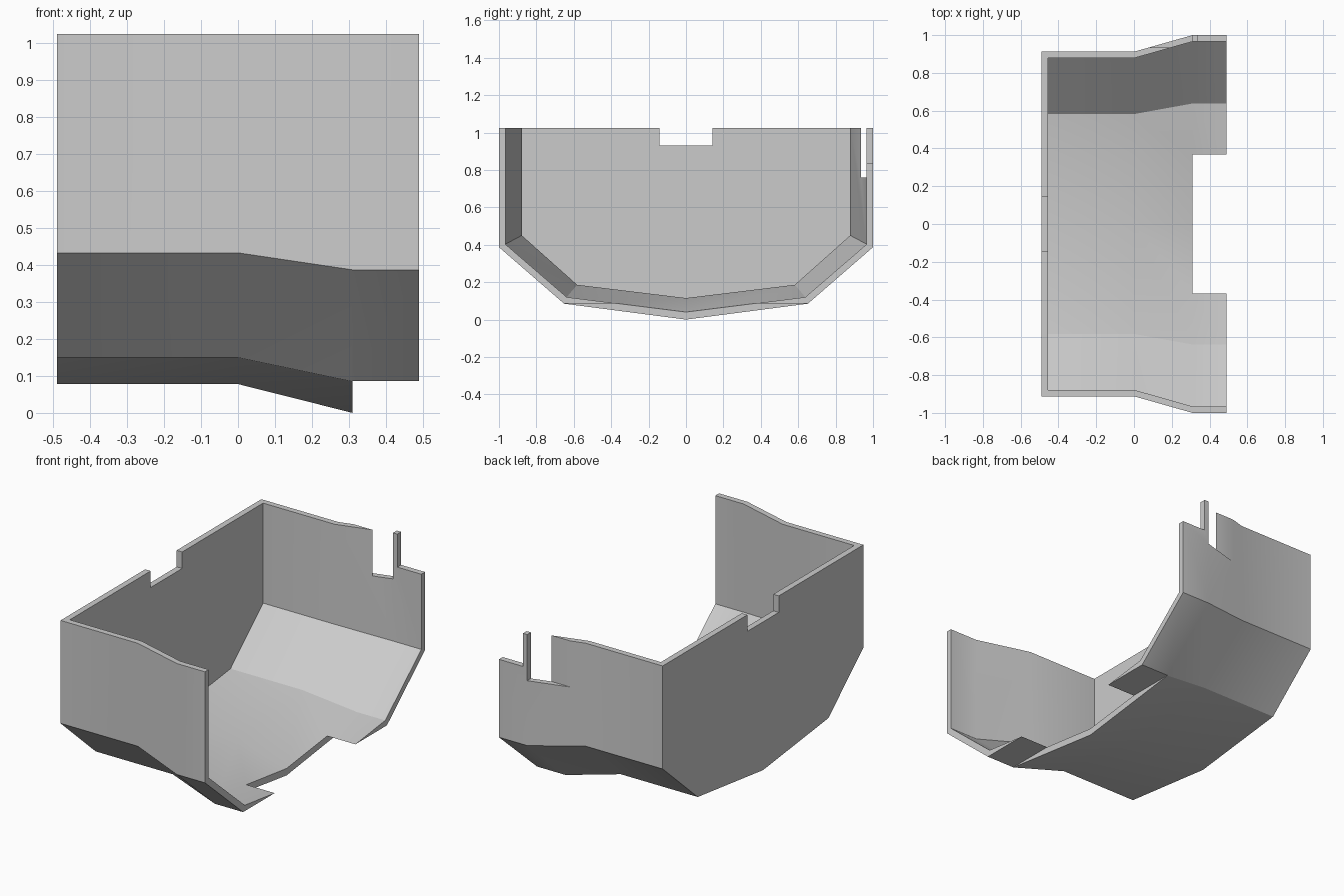
import bpy
import bmesh
import math

if "Cube" in bpy.data.objects:
    bpy.data.objects.remove(bpy.data.objects["Cube"], do_unlink=True)

TOP = 1.025

grey = bpy.data.materials.new("plain grey")
grey.use_nodes = True
colour = (0.6, 0.6, 0.6, 1)
grey.diffuse_color = colour
grey.node_tree.nodes["Principled BSDF"].inputs["Base Color"].default_value = colour


def make_object(name, bm):
    bmesh.ops.recalc_face_normals(bm, faces=bm.faces)
    mesh = bpy.data.meshes.new(name)
    bm.to_mesh(mesh)
    bm.free()
    mesh.materials.append(grey)
    obj = bpy.data.objects.new(name, mesh)
    bpy.context.collection.objects.link(obj)
    return obj


def loft(name, stations, top):
    """Solid hull through (x, half profile) stations, mirrored across y."""
    bm = bmesh.new()
    rings = []
    for x, (side, chine, keel) in stations:
        half = [(side[0], top), side, chine]
        ring = half + [(0, keel)] + [(-y, z) for y, z in reversed(half)]
        rings.append([bm.verts.new((x, y, z)) for y, z in ring])
    n = len(rings[0])
    for a, b in zip(rings, rings[1:]):
        for i in range(n):
            j = (i + 1) % n
            bm.faces.new((a[i], a[j], b[j], b[i]))
    bm.faces.new(rings[0])
    bm.faces.new(rings[-1])
    return make_object(name, bm)


def box(name, low, high):
    bm = bmesh.new()
    bmesh.ops.create_cube(bm, size=1)
    for v in bm.verts:
        v.co = [h if c > 0 else l for c, l, h in zip(v.co, low, high)]
    return make_object(name, bm)


# Hull profiles: side bottom, chine, keel height
outer_narrow = ((0.912, 0.433), (0.593, 0.15), 0.078)
outer_wide = ((1.0, 0.387), (0.652, 0.085), 0.0)
inner_narrow = ((0.878, 0.45), (0.582, 0.186), 0.115)
inner_wide = ((0.966, 0.403), (0.638, 0.12), 0.04)

shell = loft("shell", [(-0.49, outer_narrow), (0, outer_narrow),
                       (0.31, outer_wide), (0.49, outer_wide)], TOP)

cutters = [
    # Hollow interior, open at the top and at one end
    loft("hollow", [(-0.455, inner_narrow), (0, inner_narrow),
                    (0.31, inner_wide), (0.6, inner_wide)], 1.2),
    # Flat underside at the open end, which also opens the floor
    box("floor_cut", (0.31, -0.8, -0.2), (0.7, 0.8, 0.086)),
    # Notch in the end wall
    box("end_notch", (-0.6, -0.143, 0.93), (-0.4, 0.143, 1.3)),
    # Slot and lowered rim beside the narrow post
    box("side_slot", (0.04, 0.935, 0.76), (0.31, 1.1, 1.3)),
    box("rim_step", (0.337, 0.9, 0.835), (0.7, 1.1, 1.3)),
]

bpy.ops.object.select_all(action="DESELECT")
bpy.context.view_layer.objects.active = shell
shell.select_set(True)
for cutter in cutters:
    cutter.hide_render = True
    cut = shell.modifiers.new(cutter.name, "BOOLEAN")
    cut.operation = "DIFFERENCE"
    cut.solver = "EXACT"
    cut.object = cutter
    bpy.ops.object.modifier_apply(modifier=cut.name)
    bpy.data.objects.remove(cutter, do_unlink=True)

bpy.ops.object.shade_smooth_by_angle(angle=math.radians(25))
